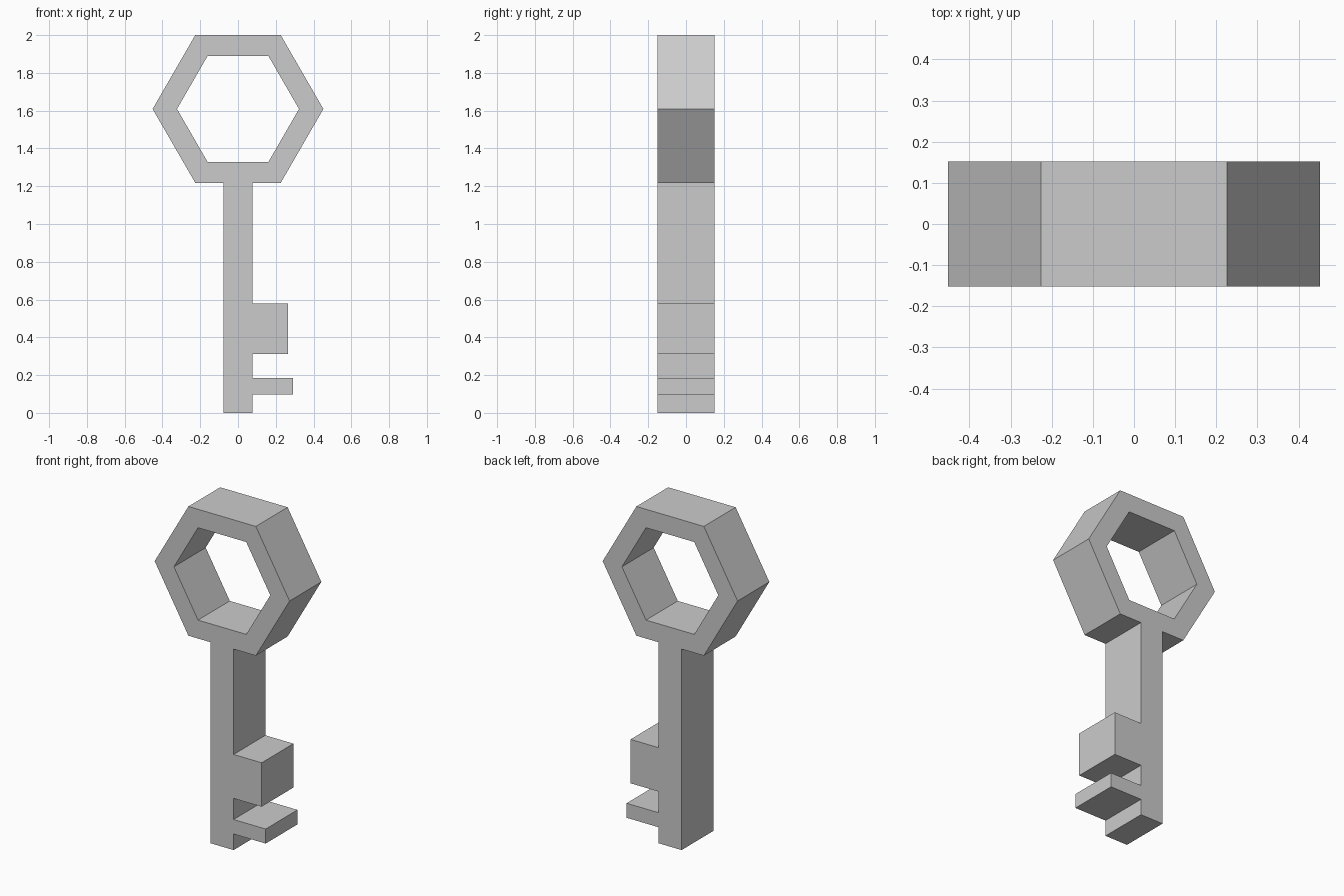
import bpy
import bmesh
from math import cos, sin, pi

cube = bpy.data.objects.get("Cube")
if cube:
    bpy.data.objects.remove(cube, do_unlink=True)

HALF_DEPTH = 0.152
BOW_Z = 1.609

metal = bpy.data.materials.new("plain_grey_metal")
metal.use_nodes = True
GREY = (0.6, 0.6, 0.6, 1)
metal.diffuse_color = GREY
metal.node_tree.nodes["Principled BSDF"].inputs["Base Color"].default_value = GREY


def make_slab(name, points, faces):
    """Extrude flat front faces, given as x and z points, through the depth."""
    bm = bmesh.new()
    verts = [bm.verts.new((x, -HALF_DEPTH, z)) for x, z in points]
    front = [bm.faces.new([verts[i] for i in f]) for f in faces]
    result = bmesh.ops.extrude_face_region(bm, geom=front, use_keep_orig=True)
    back = [v for v in result["geom"] if isinstance(v, bmesh.types.BMVert)]
    bmesh.ops.translate(bm, verts=back, vec=(0, 2 * HALF_DEPTH, 0))
    bmesh.ops.recalc_face_normals(bm, faces=bm.faces[:])
    mesh = bpy.data.meshes.new(name)
    bm.to_mesh(mesh)
    bm.free()
    mesh.materials.append(metal)
    obj = bpy.data.objects.new(name, mesh)
    bpy.context.collection.objects.link(obj)
    return obj


def hexagon(radius):
    return [(radius * cos(i * pi / 3), BOW_Z + radius * sin(i * pi / 3))
            for i in range(6)]


# Six-sided ring handle
make_slab("bow_ring", hexagon(0.452) + hexagon(0.323),
          [(i, (i + 1) % 6, (i + 1) % 6 + 6, i + 6) for i in range(6)])

# Shaft with its two teeth, as a single outline
SHAFT = 0.077
TOP = BOW_Z - 0.452 * sin(pi / 3)
outline = [(-SHAFT, 0), (SHAFT, 0)]
for reach, low, high in ((0.292, 0.097, 0.185), (0.265, 0.313, 0.579)):
    outline += [(SHAFT, low), (reach, low), (reach, high), (SHAFT, high)]
outline += [(SHAFT, TOP), (-SHAFT, TOP)]
make_slab("shaft_and_teeth", outline, [range(len(outline))])
